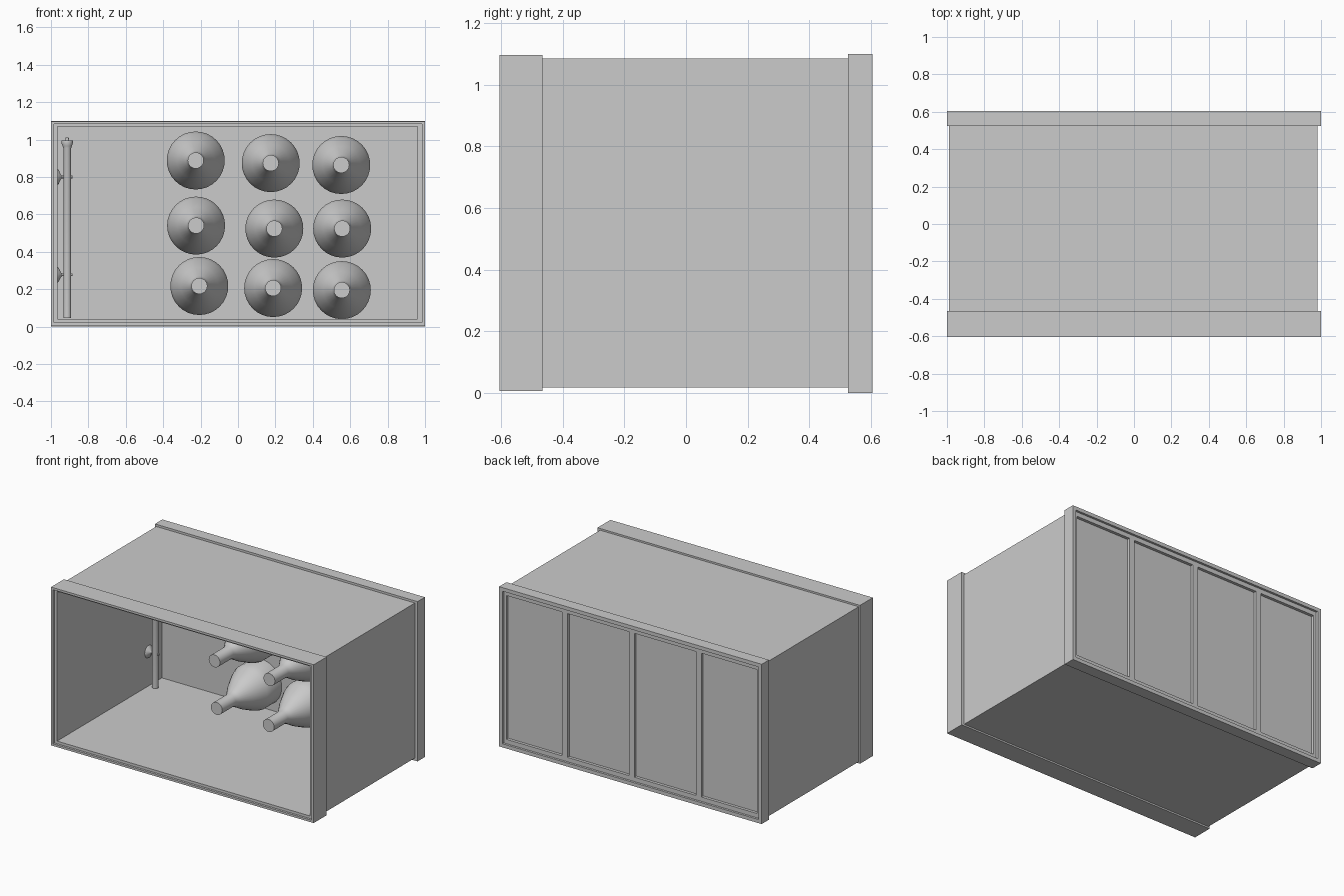
import bpy, bmesh, math
from mathutils import Matrix, Vector

cube = bpy.data.objects.get("Cube")
if cube:
    bpy.data.objects.remove(cube, do_unlink=True)

grey = bpy.data.materials.new("plain grey")
grey.use_nodes = True
grey.diffuse_color = (0.6, 0.6, 0.6, 1)
grey.node_tree.nodes["Principled BSDF"].inputs["Base Color"].default_value = (0.6, 0.6, 0.6, 1)


def finish(name, bm, smooth=False):
    bmesh.ops.recalc_face_normals(bm, faces=bm.faces)
    mesh = bpy.data.meshes.new(name)
    bm.to_mesh(mesh)
    bm.free()
    mesh.materials.append(grey)
    obj = bpy.data.objects.new(name, mesh)
    bpy.context.collection.objects.link(obj)
    if smooth:
        bpy.ops.object.select_all(action='DESELECT')
        obj.select_set(True)
        bpy.context.view_layer.objects.active = obj
        bpy.ops.object.shade_smooth_by_angle(angle=math.radians(35))
    return obj


def box(name, x0, x1, y0, y1, z0, z1):
    bm = bmesh.new()
    centre = Vector((x0 + x1, y0 + y1, z0 + z1)) / 2
    size = Matrix.Diagonal((x1 - x0, y1 - y0, z1 - z0, 1))
    bmesh.ops.create_cube(bm, size=1, matrix=Matrix.Translation(centre) @ size)
    return finish(name, bm)


def ring(name, outer, inner, y0, y1):
    """Rectangular tube along y; outer and inner are (x0, x1, z0, z1)."""
    bm = bmesh.new()
    loops = []
    for (x0, x1, z0, z1), y in ((outer, y0), (outer, y1), (inner, y1), (inner, y0)):
        corners = ((x0, z0), (x1, z0), (x1, z1), (x0, z1))
        loops.append([bm.verts.new((x, y, z)) for x, z in corners])
    for a, b in zip(loops, loops[1:] + loops[:1]):
        for i in range(4):
            j = (i + 1) % 4
            bm.faces.new((a[i], a[j], b[j], b[i]))
    return finish(name, bm)


def lathe(name, profile, origin, axis, sides=32):
    """Closed turned shape; profile is (distance along axis, radius)."""
    bm = bmesh.new()
    turn = Vector((0, 0, 1)).rotation_difference(Vector(axis)).to_matrix()
    loops = []
    for d, r in profile:
        angles = [math.tau * i / sides for i in range(sides)]
        loops.append([bm.verts.new(Vector(origin) + turn @ Vector(
            (r * math.cos(a), r * math.sin(a), d))) for a in angles])
    for a, b in zip(loops, loops[1:]):
        for i in range(sides):
            j = (i + 1) % sides
            bm.faces.new((a[i], a[j], b[j], b[i]))
    bm.faces.new(loops[0])
    bm.faces.new(loops[-1])
    return finish(name, bm, smooth=True)


# Cabinet shell and front frame with a stepped lip
opening = (-0.965, 0.96, 0.04, 1.07)
ring("cabinet_shell", (-0.99, 0.98, 0.018, 1.085), opening, -0.47, 0.56)
front = (-1, 1, 0.007, 1.097)
ring("front_frame", front, opening, -0.59, -0.465)
ring("front_lip", front, (-0.985, 0.985, 0.022, 1.082), -0.605, -0.59)

# Back frame, recessed panel and stiles
back = (-1, 1, 0, 1.1)
recess = (-0.975, 0.975, 0.025, 1.075)
ring("back_frame", back, recess, 0.525, 0.605)
ring("back_inner_frame", recess, (-0.955, 0.955, 0.055, 1.045), 0.55, 0.59)
box("back_panel", -0.97, 0.97, 0.55, 0.57, 0.03, 1.07)
for i, x in enumerate((-0.51, 0, 0.51)):
    box(f"back_stile_{i + 1}", x - 0.02, x + 0.02, 0.565, 0.59, 0.055, 1.045)

# Bottles lying on the back wall, necks forward
bottle = [(0, 0.155), (0.1, 0.155), (0.14, 0.142), (0.23, 0.1), (0.31, 0.053),
          (0.34, 0.043), (0.487, 0.043)]
rows = [
    [(-0.226, 0.888), (0.175, 0.874), (0.552, 0.864)],
    [(-0.224, 0.540), (0.194, 0.524), (0.557, 0.524)],
    [(-0.207, 0.217), (0.188, 0.206), (0.555, 0.195)],
]
for r, row in enumerate(rows):
    for c, (x, z) in enumerate(row):
        lathe(f"bottle_{r + 1}_{c + 1}", bottle, (x, 0.55, z), (0, -1, 0))

# Upright pipe with a flared top, held on two wall brackets
pipe = [(0.045, 0.021), (0.955, 0.021), (0.965, 0.025), (0.985, 0.032), (0.995, 0.03)]
lathe("pipe", pipe, (-0.913, 0.405, 0), (0, 0, 1), 20)
lathe("pipe_tip", [(0.99, 0.01), (1.01, 0.008)], (-0.913, 0.405, 0), (0, 0, 1), 12)
bracket = [(0, 0.042), (0.006, 0.038), (0.018, 0.012), (0.025, 0.007), (0.08, 0.007)]
for name, z in (("upper_bracket", 0.80), ("lower_bracket", 0.277)):
    lathe(name, bracket, (-0.965, 0.405, z), (1, 0, 0), 20)
